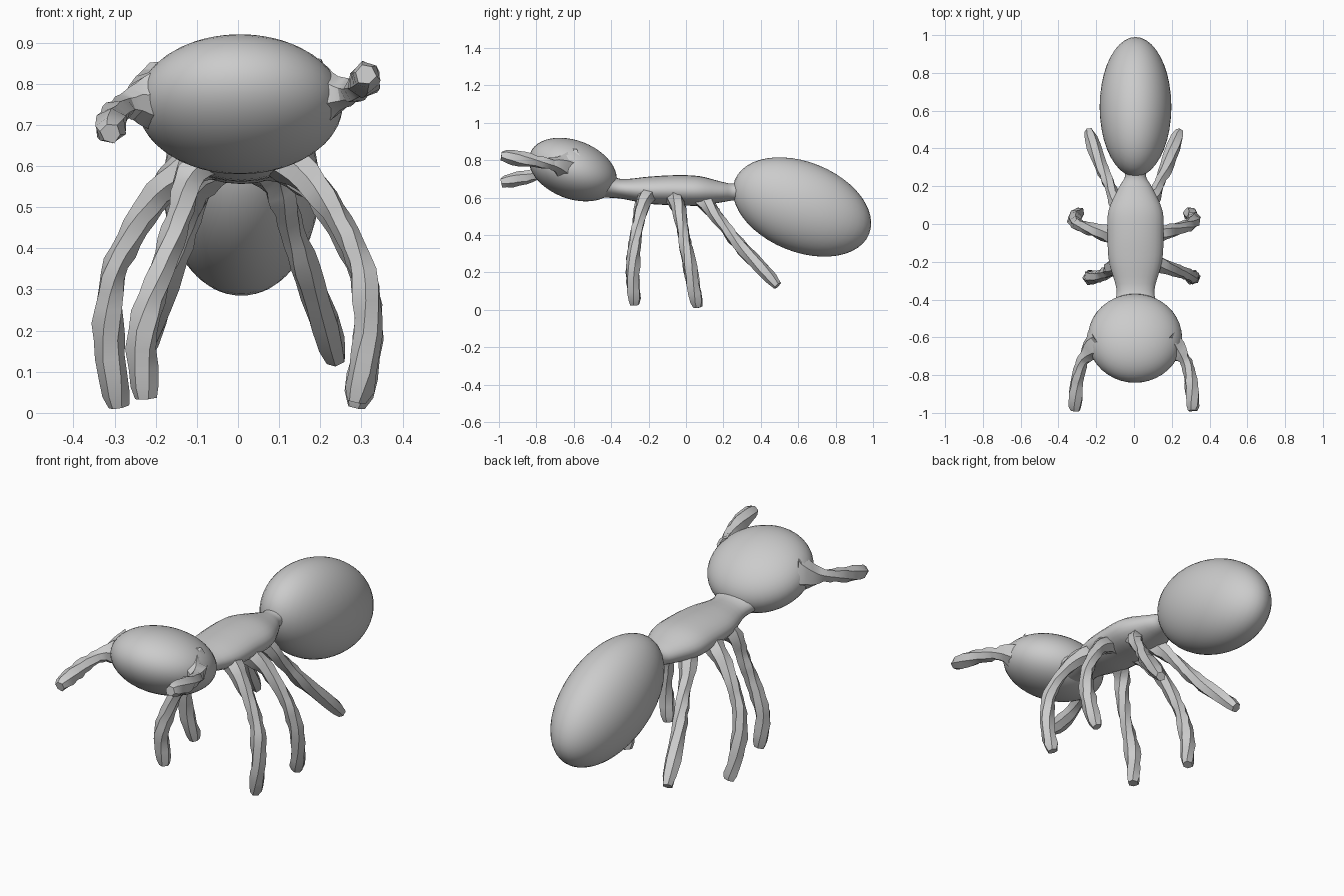
import bpy, bmesh, math, random
from mathutils import Vector, Matrix

if "Cube" in bpy.data.objects:
    bpy.data.objects.remove(bpy.data.objects["Cube"])

random.seed(4)
grey = bpy.data.materials.new("clay grey")
grey.diffuse_color = (0.6, 0.6, 0.6, 1)
grey.use_nodes = True
grey.node_tree.nodes["Principled BSDF"].inputs["Base Color"].default_value = grey.diffuse_color


def finish(name, bm, angle):
    bmesh.ops.recalc_face_normals(bm, faces=bm.faces)
    mesh = bpy.data.meshes.new(name)
    bm.to_mesh(mesh)
    bm.free()
    mesh.materials.append(grey)
    ob = bpy.data.objects.new(name, mesh)
    bpy.context.collection.objects.link(ob)
    bpy.ops.object.select_all(action='DESELECT')
    bpy.context.view_layer.objects.active = ob
    ob.select_set(True)
    bpy.ops.object.shade_smooth_by_angle(angle=math.radians(angle))


def ellipsoid(name, centre, radii, tilt):
    bm = bmesh.new()
    bmesh.ops.create_uvsphere(bm, u_segments=40, v_segments=24, radius=1)
    bm.transform(Matrix.Translation(centre) @ Matrix.Rotation(math.radians(tilt), 4, 'X')
                 @ Matrix.Diagonal((*radii, 1)))
    finish(name, bm, 60)


def bridge(bm, rings):
    for a, b in zip(rings, rings[1:]):
        n = len(a)
        for i in range(n):
            bm.faces.new((a[i], a[(i + 1) % n], b[(i + 1) % n], b[i]))
    bm.faces.new(rings[0][::-1])
    bm.faces.new(rings[-1])


def smooth_path(pts, steps):
    """Smooth curve through the control points; works on any tuple length."""
    p = [pts[0]] + list(pts) + [pts[-1]]
    out = []
    for i in range(1, len(p) - 2):
        for s in range(steps):
            t = s / steps
            out.append([0.5 * (2 * b + (c - a) * t + (2 * a - 5 * b + 4 * c - d) * t * t
                               + (3 * b - a - 3 * c + d) * t ** 3)
                        for a, b, c, d in zip(*p[i - 1:i + 3])])
    return out + [list(pts[-1])]


def limb(name, pts, ref, flare):
    """Gnarled six-sided tube: flared root, slightly swollen end, blunt tip."""
    path = [Vector(p) for p in smooth_path(pts, 4)]
    last = len(path) - 1
    bm = bmesh.new()
    rings = []
    for i, p in enumerate(path):
        t = i / last
        r = 0.032 + (flare - 0.032) * max(0, 1 - t / 0.4) ** 1.5
        r += 0.006 * math.exp(-((t - 0.8) / 0.15) ** 2)
        if i == last:
            r *= 0.75
        d = (path[min(i + 1, last)] - path[max(i - 1, 0)]).normalized()
        u = d.cross(ref).normalized()
        v = d.cross(u)
        ring = []
        for k in range(6):
            a = math.tau * k / 6 + 0.12 * i
            ring.append(bm.verts.new(p + r * random.uniform(0.88, 1.14)
                                     * (u * math.cos(a) + v * math.sin(a))))
        rings.append(ring)
    bridge(bm, rings)
    finish(name, bm, 28)


# Head and abdomen
ellipsoid("head", (0.005, -0.605, 0.75), (0.25, 0.245, 0.156), -21)
ellipsoid("abdomen", (0.008, 0.62, 0.55), (0.19, 0.387, 0.24), -22)

# Thorax: y, half width, bottom z, top z
profile = [(-0.44, 0.12, 0.60, 0.74), (-0.35, 0.10, 0.595, 0.70), (-0.20, 0.14, 0.567, 0.712),
           (-0.06, 0.148, 0.56, 0.72), (0.07, 0.143, 0.557, 0.715),
           (0.19, 0.09, 0.575, 0.685), (0.25, 0.056, 0.585, 0.675), (0.31, 0.06, 0.59, 0.69)]
bm = bmesh.new()
bridge(bm, [[bm.verts.new((0.008 + w * math.cos(math.tau * k / 24), y,
                           (lo + hi) / 2 + (hi - lo) / 2 * math.sin(math.tau * k / 24)))
             for k in range(24)] for y, w, lo, hi in smooth_path(profile, 4)])
finish("thorax", bm, 60)

# Leg paths on the right side, from the thorax to the foot
middle = [(0.075, -0.07, 0.62), (0.17, -0.045, 0.558), (0.25, -0.02, 0.45),
          (0.303, 0.0, 0.33), (0.316, 0.03, 0.18), (0.288, 0.062, 0.015)]
hind = [(0.05, 0.07, 0.61), (0.10, 0.13, 0.54), (0.132, 0.21, 0.44),
        (0.175, 0.31, 0.32), (0.24, 0.49, 0.13)]
# The right front leg follows the middle leg's arch; the left one is tucked in
front_y = [-0.20, -0.23, -0.255, -0.275, -0.285, -0.272]
tucked_x = [0.06, 0.115, 0.145, 0.185, 0.232, 0.224]
front_right = [(x, y, z + 0.012) for (x, _, z), y in zip(middle, front_y)]
front_left = [(-x, y, z + 0.02) for (_, _, z), y, x in zip(middle, front_y, tucked_x)]

along = Vector((0, 1, 0))
limb("front_leg_right", front_right, along, 0.055)
limb("front_leg_left", front_left, along, 0.055)
for part, path in (("middle_leg", middle), ("hind_leg", hind)):
    for side, s in (("right", 1), ("left", -1)):
        limb(f"{part}_{side}", [(s * x, y, z) for x, y, z in path], along, 0.055)

# Antennae flare out of the head sides; one droops, the other lifts
feeler = [(0.175, -0.63, 0), (0.245, -0.69, 0.15), (0.283, -0.75, 0.3),
          (0.305, -0.86, 0.65), (0.31, -0.988, 1)]
for side, s, root, rise in (("right", 1, 0.768, 0.055), ("left", -1, 0.765, -0.085)):
    limb(f"antenna_{side}", [(s * x, y, root + rise * h) for x, y, h in feeler],
         Vector((0, 0, 1)), 0.10)
